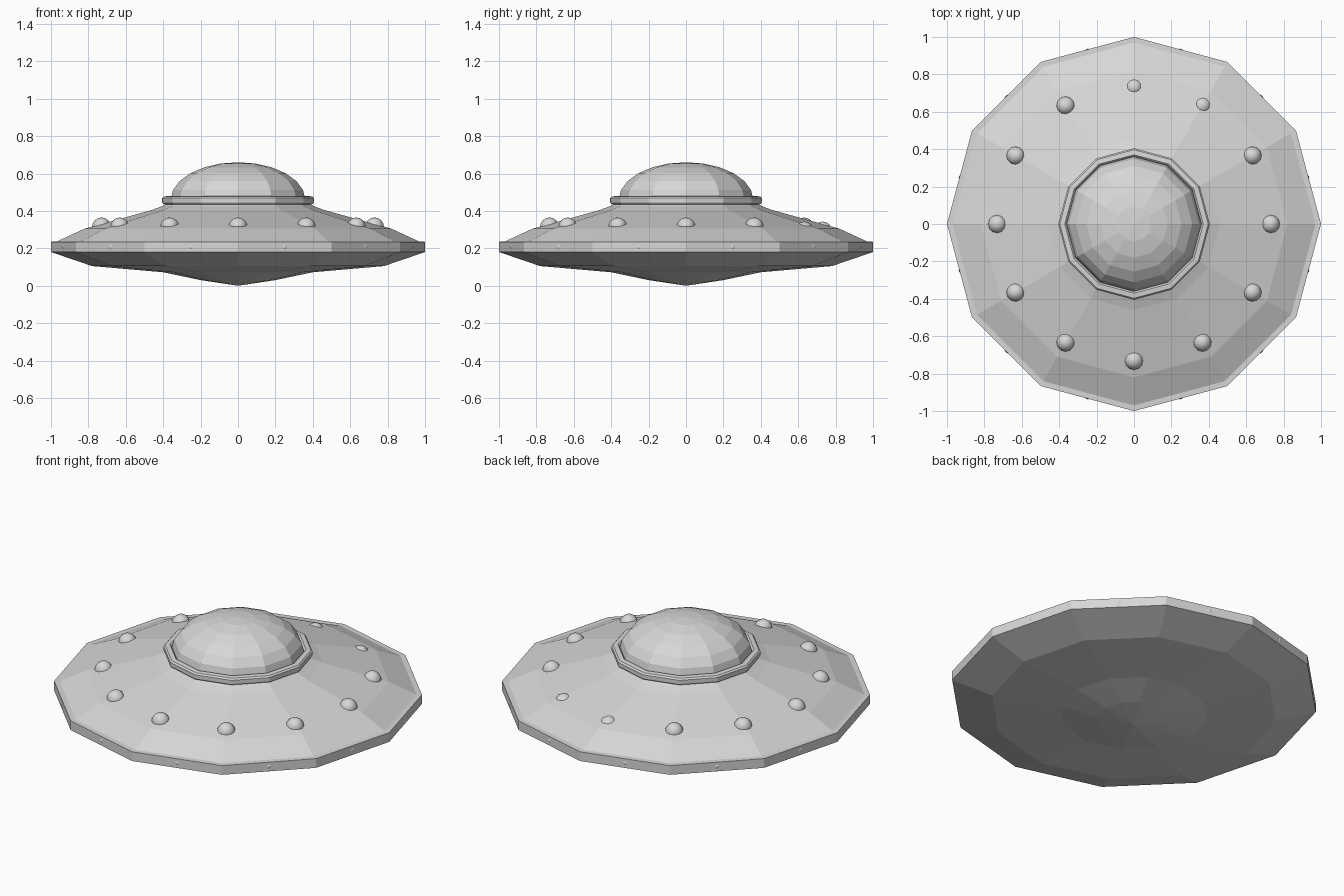
import bpy, bmesh
from math import sin, cos, pi, radians

if "Cube" in bpy.data.objects:
    bpy.data.objects.remove(bpy.data.objects["Cube"], do_unlink=True)

SIDES = 12
metal = bpy.data.materials.new("light grey metal")
metal.use_nodes = True
GREY = (0.68, 0.68, 0.68, 1)
metal.diffuse_color = GREY
metal.node_tree.nodes["Principled BSDF"].inputs["Base Color"].default_value = GREY


def finish(name, bm, smooth=None):
    bmesh.ops.recalc_face_normals(bm, faces=bm.faces)
    mesh = bpy.data.meshes.new(name)
    bm.to_mesh(mesh)
    bm.free()
    mesh.materials.append(metal)
    obj = bpy.data.objects.new(name, mesh)
    bpy.context.collection.objects.link(obj)
    if smooth:
        bpy.ops.object.select_all(action='DESELECT')
        obj.select_set(True)
        bpy.context.view_layer.objects.active = obj
        bpy.ops.object.shade_smooth_by_angle(angle=radians(smooth))
    return obj


def lathe(name, profile, closed=False, smooth=None):
    """Turn an (r, z) profile around z into a faceted solid."""
    bm = bmesh.new()
    rings = []
    for r, z in profile:
        if r == 0:
            rings.append([bm.verts.new((0, 0, z))] * SIDES)
        else:
            rings.append([bm.verts.new((r * cos(2 * pi * i / SIDES),
                                        r * sin(2 * pi * i / SIDES), z))
                          for i in range(SIDES)])
    pairs = list(zip(rings, rings[1:]))
    if closed:
        pairs.append((rings[-1], rings[0]))
    for a, b in pairs:
        for i in range(SIDES):
            j = (i + 1) % SIDES
            bm.faces.new(list(dict.fromkeys((a[i], a[j], b[j], b[i]))))
    return finish(name, bm, smooth)


def bumps(name, count, radius, size, height, start=0):
    """A circle of round lamps; height is a function of the index."""
    for i in range(count):
        a = start + 2 * pi * i / count
        bm = bmesh.new()
        bmesh.ops.create_uvsphere(bm, u_segments=12, v_segments=8, radius=size)
        bmesh.ops.translate(bm, verts=bm.verts,
                            vec=(radius * cos(a), radius * sin(a), height(i)))
        finish(f"{name}_{i + 1}", bm, 40)


# Saucer: stepped belly, upright rim, sloping deck with a soft rise to the neck
lathe("saucer_hull", [
    (0, 0), (0.2, 0.03), (0.4, 0.072), (0.78, 0.105), (1, 0.18),
    (1, 0.235), (0.97, 0.236), (0.82, 0.305), (0.46, 0.405),
    (0.42, 0.42), (0.4, 0.428), (0.385, 0.44), (0, 0.44)])

# Collar around the dome
lathe("dome_collar", [
    (0.385, 0.432), (0.4, 0.438), (0.405, 0.446), (0.405, 0.468),
    (0.397, 0.477), (0.37, 0.48), (0.362, 0.472), (0.355, 0.43)], closed=True)

# Flattened dome
RINGS = 6
lathe("dome", [(0.36 * cos(pi / 2 * k / RINGS) if k < RINGS else 0,
                0.46 + 0.2 * sin(pi / 2 * k / RINGS)) for k in range(RINGS + 1)])

# Deck lamps, two of them sunk deeper at the back
bumps("deck_lamp", 12, 0.73, 0.05, lambda i: 0.293 if i in (2, 3) else 0.315)

# Rim studs on the middle of each rim face
bumps("rim_stud", 12, 0.947, 0.023, lambda i: 0.208, start=pi / 12)
